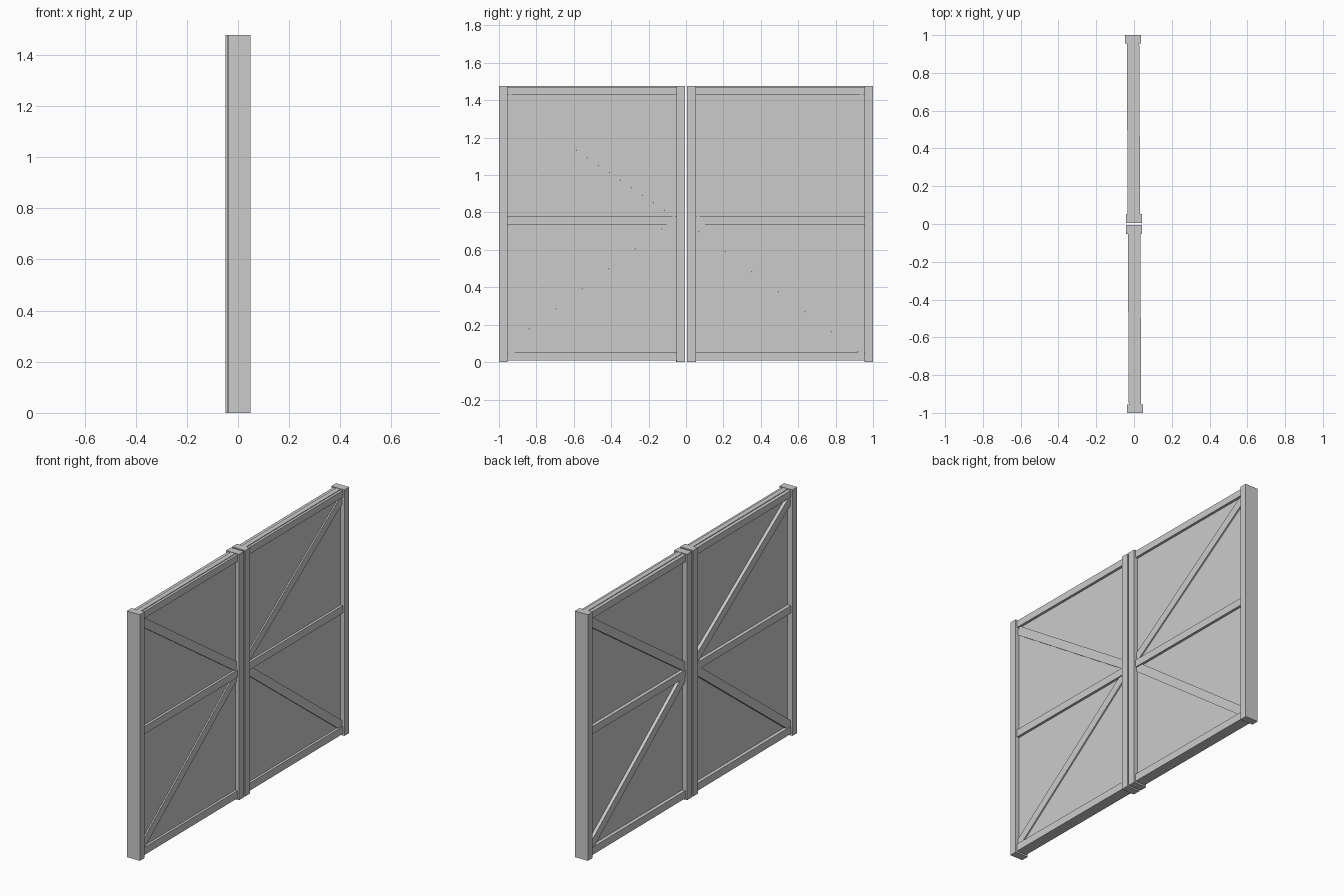
import bpy
from math import atan2, hypot
from mathutils import Matrix

cube = bpy.data.objects.get("Cube")
if cube:
    bpy.data.objects.remove(cube, do_unlink=True)

GREY = (0.6, 0.6, 0.6, 1)
grey = bpy.data.materials.new("plain grey")
grey.use_nodes = True
grey.diffuse_color = GREY
grey.node_tree.nodes["Principled BSDF"].inputs["Base Color"].default_value = GREY

# The closed gate stands very slightly turned about its centre
TURN = Matrix.Rotation(0.0055, 4, 'Z')


def box(name, x, y, z, tilt=0):
    """Box spanning the given ranges, tilted about its own x axis."""
    bpy.ops.mesh.primitive_cube_add(size=1)
    ob = bpy.context.object
    ob.name = name
    size = [b - a for a, b in (x, y, z)]
    mid = [(a + b) / 2 for a, b in (x, y, z)]
    place = Matrix.Translation(mid) @ Matrix.Rotation(tilt, 4, 'X')
    ob.data.transform(TURN @ place @ Matrix.Diagonal((*size, 1)))
    ob.data.materials.append(grey)
    return ob


def brace(name, start, end, x, width=0.05):
    """Diagonal board between two (y, z) points."""
    dy, dz = end[0] - start[0], end[1] - start[1]
    half = hypot(dy, dz) / 2
    cy, cz = (start[0] + end[0]) / 2, (start[1] + end[1]) / 2
    box(name, x, (cy - half, cy + half),
        (cz - width / 2, cz + width / 2), atan2(dz, dy))


POST_X = (-0.043, 0.043)
RAIL_X = (-0.033, 0.033)
BRACE_X = (-0.031, 0.026)
PANEL_X = (-0.012, 0.018)
HEIGHT = 1.477

for side, label in ((1, "back"), (-1, "front")):
    def span(a, b):
        return tuple(sorted((side * a, side * b)))

    # Upright posts at both edges of the leaf
    box(label + "_outer_post", POST_X, span(0.955, 1), (0, HEIGHT))
    box(label + "_inner_post", POST_X, span(0.006, 0.052), (0, HEIGHT))

    # Sheet filling the leaf
    box(label + "_panel", PANEL_X, span(0.03, 0.97), (0.012, 1.475))

    # Horizontal rails
    for rail, low, high in (("bottom", 0.01, 0.055),
                            ("middle", 0.735, 0.78),
                            ("top", 1.43, 1.471)):
        box(f"{label}_{rail}_rail", RAIL_X, span(0.04, 0.965), (low, high))

    # Diagonal braces fanning out from the middle rail
    brace(label + "_upper_brace", (side * 0.05, 0.797),
          (side * 0.955, 1.414), BRACE_X)
    brace(label + "_lower_brace", (side * 0.05, 0.742),
          (side * 0.955, 0.059), BRACE_X)
